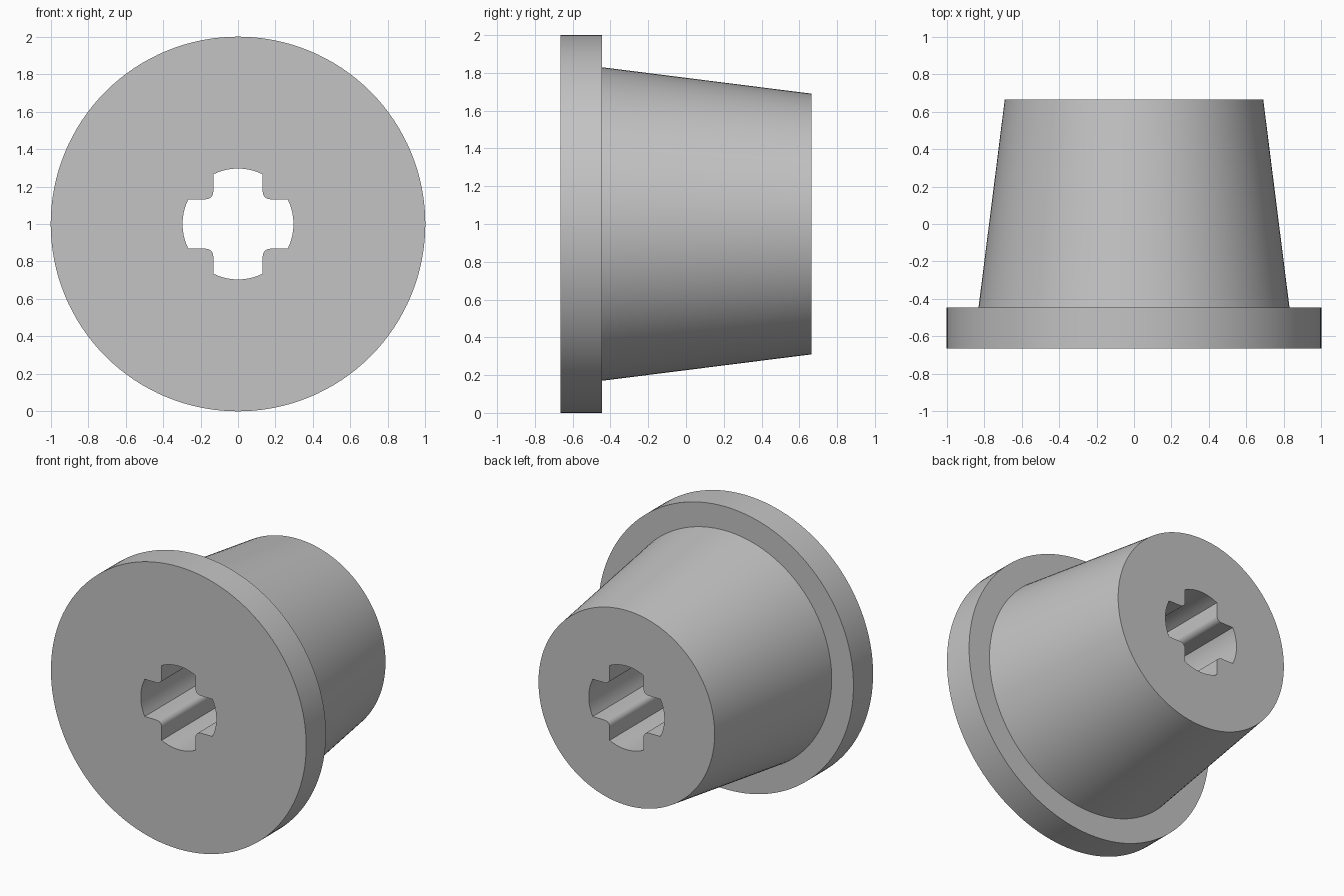
import bpy, bmesh
from math import sin, cos, tau, pi, asin, sqrt

if "Cube" in bpy.data.objects:
    bpy.data.objects.remove(bpy.data.objects["Cube"])

SEGMENTS = 128
FRONT, STEP, BACK = -0.665, -0.445, 0.665
BORE, HALF_SLOT, FILLET = 0.296, 0.132, 0.04


def circle(radius):
    return [(radius * cos(tau * i / SEGMENTS), radius * sin(tau * i / SEGMENTS))
            for i in range(SEGMENTS)]


def cross_outline():
    """Cross-shaped hole: four round-ended arms with filleted inner corners."""
    half = asin(HALF_SLOT / BORE)
    quarter = [(BORE * cos(half * t / 6), BORE * sin(half * t / 6))
               for t in range(-6, 7)]
    centre = HALF_SLOT + FILLET
    for t in range(9):
        a = -pi / 2 - pi / 2 * t / 8
        quarter.append((centre + FILLET * cos(a), centre + FILLET * sin(a)))
    points = []
    for turn in range(4):
        c, s = round(cos(turn * pi / 2)), round(sin(turn * pi / 2))
        points += [(x * c - z * s, x * s + z * c) for x, z in quarter]
    return points


bm = bmesh.new()


def ring(outline, y):
    return [bm.verts.new((x, y, z + 1)) for x, z in outline]


def skin(a, b):
    for i in range(len(a)):
        j = (i + 1) % len(a)
        bm.faces.new((a[i], a[j], b[j], b[i]))


def cap(*loops):
    edges = [bm.edges.get((l[i - 1], l[i])) for l in loops for i in range(len(l))]
    bmesh.ops.triangle_fill(bm, edges=edges, use_beauty=True)


# Flange and tapered plug
outer = [ring(circle(r), y) for r, y in
         ((1.0, FRONT), (1.0, STEP), (0.83, STEP), (0.69, BACK))]
for a, b in zip(outer, outer[1:]):
    skin(a, b)

# Cross-shaped through hole
hole_front, hole_back = (ring(cross_outline(), y) for y in (FRONT, BACK))
skin(hole_front, hole_back)

# Flat end faces
cap(outer[0], hole_front)
cap(outer[-1], hole_back)
bmesh.ops.recalc_face_normals(bm, faces=bm.faces)

mesh = bpy.data.meshes.new("flanged_plug")
bm.to_mesh(mesh)
bm.free()
plug = bpy.data.objects.new("flanged_plug", mesh)
bpy.context.collection.objects.link(plug)

# Plain grey material
grey = bpy.data.materials.new("plain grey")
grey.use_nodes = True
colour = (0.55, 0.55, 0.55, 1)
grey.diffuse_color = colour
grey.node_tree.nodes["Principled BSDF"].inputs["Base Color"].default_value = colour
mesh.materials.append(grey)

bpy.ops.object.select_all(action='DESELECT')
plug.select_set(True)
bpy.context.view_layer.objects.active = plug
bpy.ops.object.shade_smooth_by_angle(angle=pi / 6)
